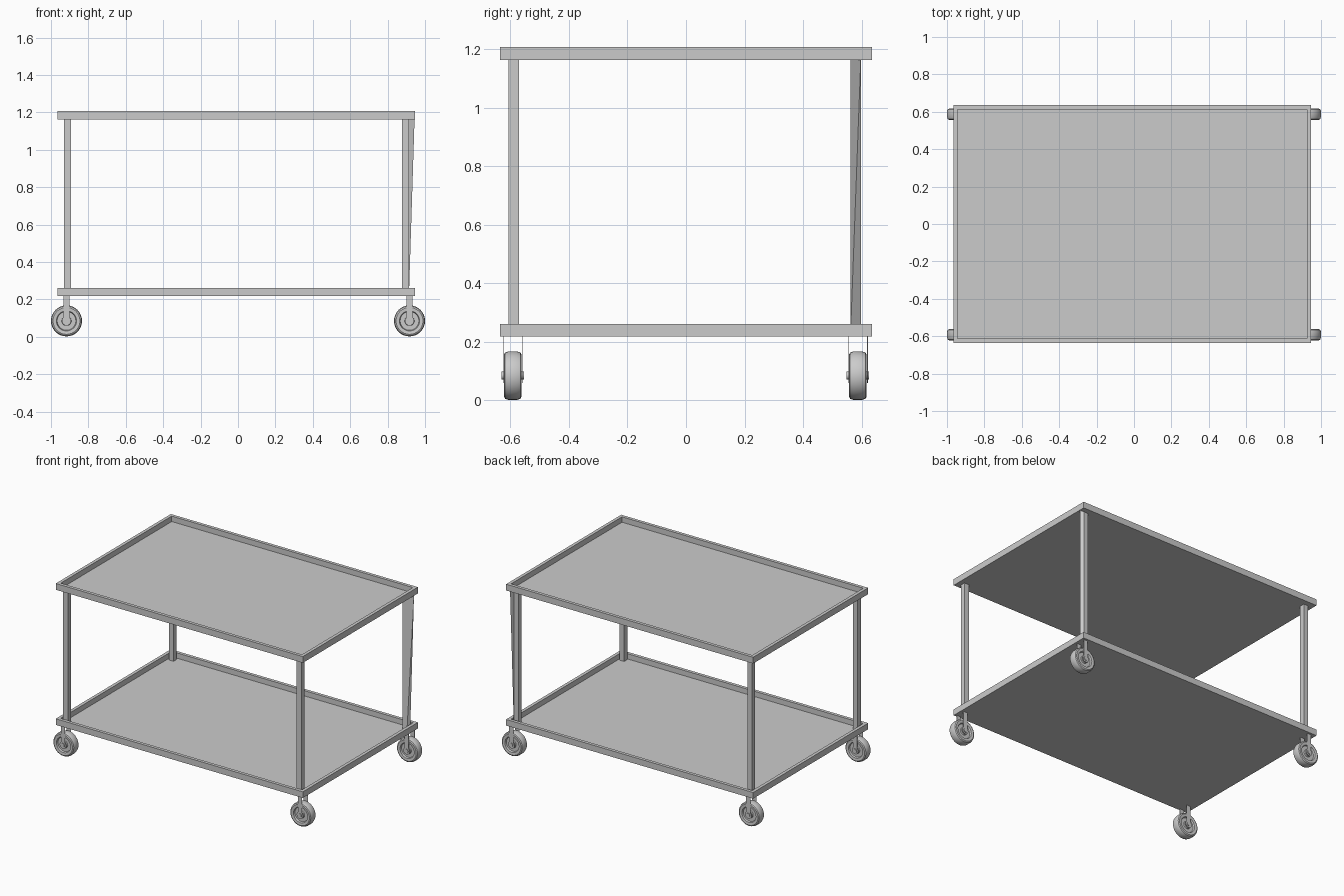
import bpy, bmesh, math
from mathutils import Matrix, Vector

if "Cube" in bpy.data.objects:
    bpy.data.objects.remove(bpy.data.objects["Cube"], do_unlink=True)

steel = bpy.data.materials.new("grey_steel")
steel.use_nodes = True
GREY = (0.6, 0.6, 0.6, 1)
steel.diffuse_color = GREY
steel.node_tree.nodes["Principled BSDF"].inputs["Base Color"].default_value = GREY


def finish(bm, name, smooth=False):
    bmesh.ops.recalc_face_normals(bm, faces=bm.faces[:])
    mesh = bpy.data.meshes.new(name)
    bm.to_mesh(mesh)
    bm.free()
    mesh.materials.append(steel)
    obj = bpy.data.objects.new(name, mesh)
    bpy.context.collection.objects.link(obj)
    if smooth:
        bpy.ops.object.select_all(action='DESELECT')
        obj.select_set(True)
        bpy.context.view_layer.objects.active = obj
        bpy.ops.object.shade_smooth_by_angle(angle=math.radians(35))
    return obj


def box(lo, hi):
    lo, hi = Vector(lo), Vector(hi)
    bm = bmesh.new()
    bmesh.ops.create_cube(bm, size=1)
    for v in bm.verts:
        v.co = (lo + hi) / 2 + v.co * (hi - lo)
    return bm


# Trays: boxes with the top face inset and sunk to leave a rim
def tray(name, bottom, top):
    bm = box((-0.965, -0.636, bottom), (0.947, 0.636, top))
    bm.faces.ensure_lookup_table()
    face = max(bm.faces, key=lambda f: f.calc_center_median().z)
    bmesh.ops.inset_region(bm, faces=[face], thickness=0.032)
    # Short inner wall standing on the floor
    bottom_ring = bmesh.ops.extrude_discrete_faces(bm, faces=[face])["faces"][0]
    for v in bottom_ring.verts:
        v.co.z = bottom + 0.006
    return finish(bm, name)


tray("lower_tray", 0.218, 0.261)
tray("upper_tray", 1.163, 1.207)


# Posts: square bars, the back left one with a bent upper corner
def post(name, x, y, bent=False):
    bm = box((x - 0.018, y - 0.018, 0.222), (x + 0.018, y + 0.018, 1.165))
    if bent:
        for v in bm.verts:
            if v.co.z > 1 and v.co.x > x and v.co.y < y:
                v.co.x, v.co.y = 0.944, 0.597
    finish(bm, name)


# Casters: spun wheel, two fork plates and an axle
AXLE_Z = 0.085
WHEEL = [(0.0, 0.022), (0.022, 0.022), (0.026, 0.017), (0.050, 0.017),
         (0.054, 0.028), (0.072, 0.030), (0.079, 0.026), (0.083, 0.014)]


def wheel(name, x, y):
    bm = bmesh.new()
    profile = WHEEL + [(r, -w) for r, w in reversed(WHEEL)]
    verts = [bm.verts.new((x + r, y + w, AXLE_Z)) for r, w in profile]
    edges = [bm.edges.new(pair) for pair in zip(verts, verts[1:])]
    bmesh.ops.spin(bm, geom=verts + edges, cent=(x, y, AXLE_Z), axis=(0, 1, 0),
                   angle=math.tau, steps=32, use_merge=True)
    bmesh.ops.remove_doubles(bm, verts=bm.verts[:], dist=0.0001)
    finish(bm, name, True)


def fork(name, x, y):
    bm = bmesh.new()
    # Straight stem ending in a round eye
    outline = [(-0.016, 0.22), (0.016, 0.22)]
    for i in range(13):
        a = math.radians(50 - i * 280 / 12)
        outline.append((0.025 * math.cos(a), AXLE_Z + 0.025 * math.sin(a)))
    for side in (-1, 1):
        y0 = y + side * 0.031
        face = bm.faces.new([bm.verts.new((x + px, y0, pz)) for px, pz in outline])
        new = bmesh.ops.extrude_face_region(bm, geom=[face])["geom"]
        for v in new:
            if isinstance(v, bmesh.types.BMVert):
                v.co.y += side * 0.003
    finish(bm, name)


def axle(name, x, y):
    bm = bmesh.new()
    place = Matrix.Translation((x, y, AXLE_Z)) @ Matrix.Rotation(math.pi / 2, 4, 'X')
    bmesh.ops.create_cone(bm, cap_ends=True, segments=16, radius1=0.014,
                          radius2=0.014, depth=0.078, matrix=place)
    finish(bm, name, True)


for side, sx, px in (("right", -1, -0.911), ("left", 1, 0.896)):
    for end, cy, py in (("front", -0.592, -0.588), ("back", 0.587, 0.580)):
        corner = end + "_" + side
        post(corner + "_post", px, py, corner == "back_left")
        wheel(corner + "_wheel", sx * 0.917, cy)
        fork(corner + "_fork", sx * 0.917, cy)
        axle(corner + "_axle", sx * 0.917, cy)
